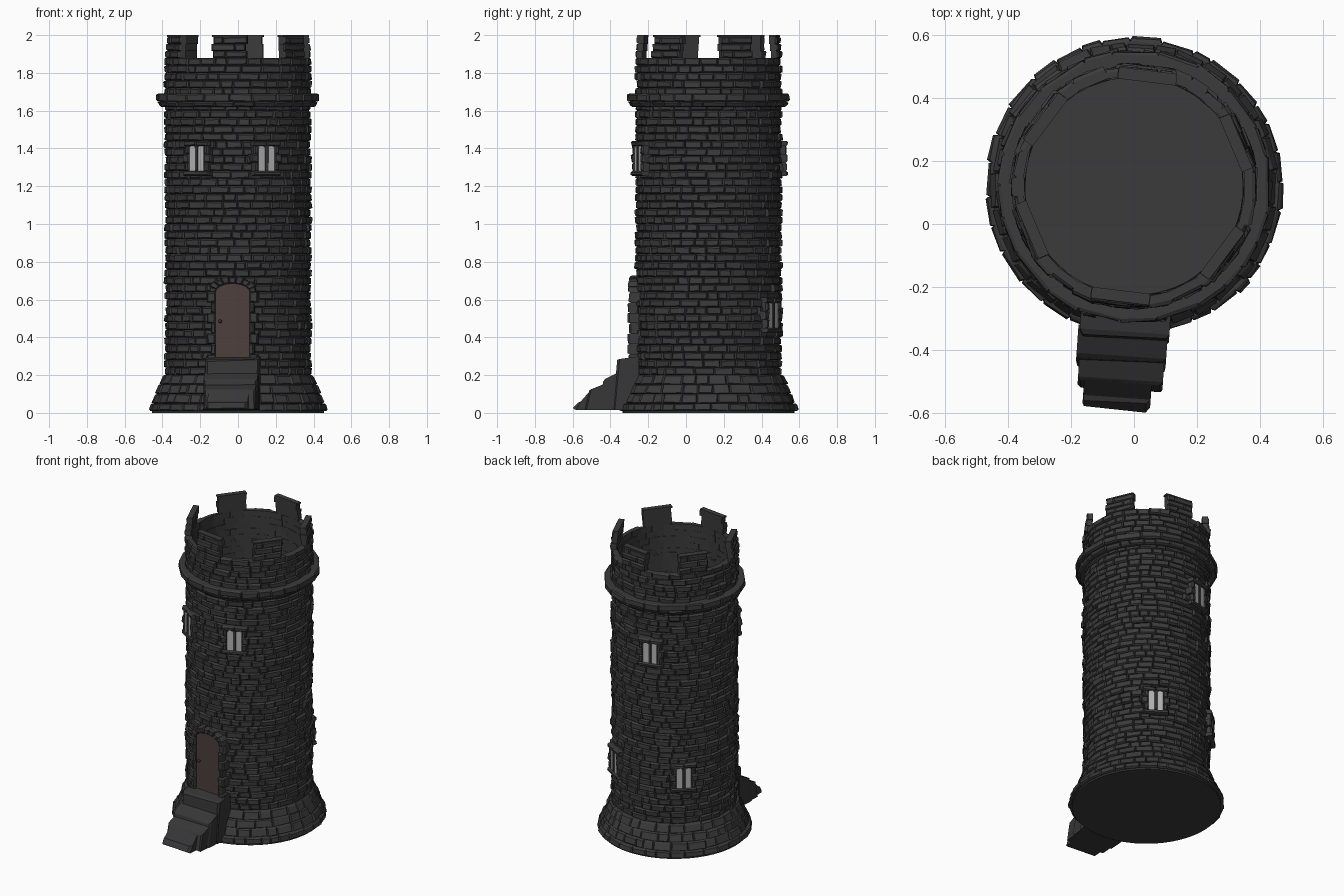
import bpy, bmesh, math, random
from mathutils import Vector

if "Cube" in bpy.data.objects:
    bpy.data.objects.remove(bpy.data.objects["Cube"])

random.seed(4)
CY = 0.12          # tower axis sits at (0, CY)
RI = 0.35          # inner wall radius
rad = math.radians
J = random.uniform


def material(name, rgb):
    m = bpy.data.materials.new(name)
    m.diffuse_color = (*rgb, 1)
    m.use_nodes = True
    m.node_tree.nodes["Principled BSDF"].inputs["Base Color"].default_value = m.diffuse_color
    return m


STONE = material("dark_stone", (0.043, 0.043, 0.045))
SLAB = material("step_stone", (0.038, 0.038, 0.04))
WOOD = material("door_wood", (0.075, 0.05, 0.047))
GLASS = material("window_pane", (0.45, 0.45, 0.45))


def finish(bm, name, mat):
    bmesh.ops.recalc_face_normals(bm, faces=bm.faces)
    me = bpy.data.meshes.new(name)
    bm.to_mesh(me)
    bm.free()
    me.materials.append(mat)
    ob = bpy.data.objects.new(name, me)
    bpy.context.collection.objects.link(ob)
    return ob


def curved(u, r, z):
    return Vector((r * math.cos(u), CY + r * math.sin(u), z))


def flat(az):
    """Local frame facing outwards: u sideways, r outwards, z up."""
    c, s = math.cos(rad(az)), math.sin(rad(az))
    return lambda u, r, z: Vector((r * c - u * s, CY + r * s + u * c, z))


def stone(bm, f, u0, u1, z0, z1, r0, rb, rt=None, c=0.006, cu=None, jit=0.003, drop=0):
    """Chipped block: square back, chamfered and jittered front."""
    rt = rb if rt is None else rt
    cu = c if cu is None else cu
    k = cu / c
    rings = [[f(u, r0, z) for u, z in ((u0, z0), (u1, z0), (u1, z1), (u0, z1))]]
    for inset, back in ((0.0, 1.6 * c), (1.0, 0.0)):
        ring = []
        for u, z, su, sz, r in ((u0, z0, 1, 1, rb), (u1, z0, -1, 1, rb),
                                (u1, z1 - drop, -1, -1, rt), (u0, z1 - drop, 1, -1, rt)):
            j = jit * inset
            ring.append(f(u + su * cu * inset + J(-j, j) * k, r - back + J(-j, j),
                          z + sz * c * inset + J(-j, j)))
        rings.append(ring)
    vs = [[bm.verts.new(p) for p in ring] for ring in rings]
    bm.faces.new(vs[0])
    bm.faces.new(vs[2])
    for a, b in zip(vs, vs[1:]):
        for i in range(4):
            bm.faces.new((a[i], a[(i + 1) % 4], b[(i + 1) % 4], b[i]))


def course(bm, z0, z1, rb, rt=None, width=0.08, vary=0.008):
    """One ring of stones of uneven width; a few are split in two."""
    n = int(2 * math.pi * rb / width)
    w = [J(0.6, 1.4) for _ in range(n)]
    a = J(0, 6.28)
    rt = rb if rt is None else rt
    for x in w:
        b = a + x / sum(w) * 2 * math.pi
        d = J(-vary, vary)
        stone(bm, curved, a, b, z0, z1, RI + J(-0.003, 0.003), rb + d, rt + d, cu=0.006 / rb)
        a = b


def prism(name, az, pts, r0, r1, mat):
    bm = bmesh.new()
    f = flat(az)
    a = [bm.verts.new(f(u, r0, z)) for u, z in pts]
    b = [bm.verts.new(f(u, r1, z)) for u, z in pts]
    bm.faces.new(a)
    bm.faces.new(b)
    for i in range(len(pts)):
        j = (i + 1) % len(pts)
        bm.faces.new((a[i], a[j], b[j], b[i]))
    return finish(bm, name, mat)


def arch(cu, hw, z0, zs, rise, n=10):
    top = [(cu + hw * math.cos(math.pi * i / n), zs + rise * math.sin(math.pi * i / n))
           for i in range(n + 1)]
    return [(cu - hw, z0), (cu + hw, z0)] + top


# Shaft of stone courses
bm = bmesh.new()
z = 0.2
rows = 42
for i in range(rows):
    h = (1.88 - 0.2) / rows
    course(bm, z, z + h, 0.386)
    z += h
finish(bm, "tower_wall", STONE)

# Flared foot
bm = bmesh.new()
for z0, z1, rb, rt in ((0.01, 0.05, 0.472, 0.466), (0.05, 0.1, 0.456, 0.44),
                       (0.1, 0.15, 0.436, 0.42), (0.15, 0.2, 0.416, 0.398)):
    course(bm, z0, z1, rb, rt, 0.09, 0.005)
finish(bm, "flared_base", STONE)

# Projecting ring below the parapet
bm = bmesh.new()
course(bm, 1.62, 1.648, 0.41, 0.418, 0.09, 0.006)
course(bm, 1.648, 1.69, 0.434, None, 0.12, 0.004)
finish(bm, "cornice_ring", STONE)

# Bottom floor
bm = bmesh.new()
bmesh.ops.create_cone(bm, cap_ends=True, segments=48, radius1=0.455, radius2=0.455, depth=0.02)
bmesh.ops.translate(bm, vec=(0, CY, 0.01), verts=bm.verts)
finish(bm, "floor", STONE)

# Six merlons, three courses each, with a thin cap
for k in range(6):
    bm = bmesh.new()
    f = flat(23 + 60 * k)
    for i in range(3):
        z0 = 1.88 + i * 0.037
        split = (-0.02, 0.03, -0.035)[i]
        e = J(-0.006, 0.006)
        lean = 0.005 * i
        stone(bm, f, -0.09 + e, split, z0, z0 + 0.037, 0.343 - lean, 0.385 - lean)
        stone(bm, f, split, 0.09 + e, z0, z0 + 0.037, 0.343 - lean, 0.383 - lean)
    stone(bm, f, -0.093, 0.093, 1.989, 2.0, 0.333, 0.37, c=0.002, jit=0)
    finish(bm, "merlon", STONE)

# Door, knob and stone surround
DOOR = 266
prism("door", DOOR, arch(0, 0.09, 0.29, 0.64, 0.045), 0.36, 0.402, WOOD)
bm = bmesh.new()
bmesh.ops.create_uvsphere(bm, u_segments=10, v_segments=6, radius=0.01)
bmesh.ops.translate(bm, vec=flat(DOOR)(-0.066, 0.407, 0.485), verts=bm.verts)
finish(bm, "door_knob", SLAB)

bm = bmesh.new()
f = flat(DOOR)
for s in (-1, 1):
    for i in range(8):
        z0 = 0.2 + i * 0.055
        u = sorted((s * 0.09, s * (0.135 if i % 2 else 0.115)))
        stone(bm, f, *u, z0, z0 + 0.055, 0.35, 0.418 + J(-0.004, 0.006))


def ring_map(t, r, p):
    return f(p * math.cos(t), r, 0.64 + (p - 0.045) * math.sin(t))


for i in range(9):
    a, b = math.pi * i / 9, math.pi * (i + 1) / 9
    stone(bm, ring_map, a, b, 0.09, 0.125 + 0.008 * (i % 2), 0.35, 0.418, cu=0.05)
finish(bm, "door_surround", STONE)

# Paired windows: azimuth and sill height of the panes
for az, zb in ((237, 1.28), (292, 1.28), (103, 1.28), (58, 0.45), (133, 0.45)):
    f = flat(az)
    for s in (-1, 1):
        prism("window_pane", az, arch(s * 0.027, 0.018, zb, zb + 0.122, 0.012, 6),
              0.37, 0.404, GLASS)
    bm = bmesh.new()
    for s in (-1, 1):
        for i in range(3):
            u = sorted((s * 0.046, s * (0.072, 0.088, 0.072)[i]))
            stone(bm, f, *u, zb + i * 0.045, zb + (i + 1) * 0.045, 0.35, 0.41)
        u = sorted((0, s * 0.08))
        stone(bm, f, *u, zb + 0.132, zb + 0.16, 0.35, 0.412)
    stone(bm, f, -0.009, 0.009, zb, zb + 0.135, 0.36, 0.409, c=0.002, jit=0.0005)
    stone(bm, f, -0.08, 0.08, zb - 0.025, zb, 0.35, 0.414)
    finish(bm, "window_surround", STONE)

# Worn entrance steps: left, right, back r, front r, height, front drop
f = flat(DOOR)
for u0, u1, r0, r1, h, drop in ((-0.14, 0.145, 0.36, 0.5, 0.3, 0.015),
                                (-0.145, 0.14, 0.45, 0.578, 0.225, 0.045),
                                (-0.135, 0.135, 0.54, 0.652, 0.155, 0.03),
                                (-0.115, 0.1, 0.62, 0.71, 0.12, 0.06)):
    bm = bmesh.new()
    stone(bm, f, u0, u1, 0.015, h, r0, r1, r1 - 0.025, c=0.008, jit=0.006, drop=drop)
    finish(bm, "step", SLAB)
